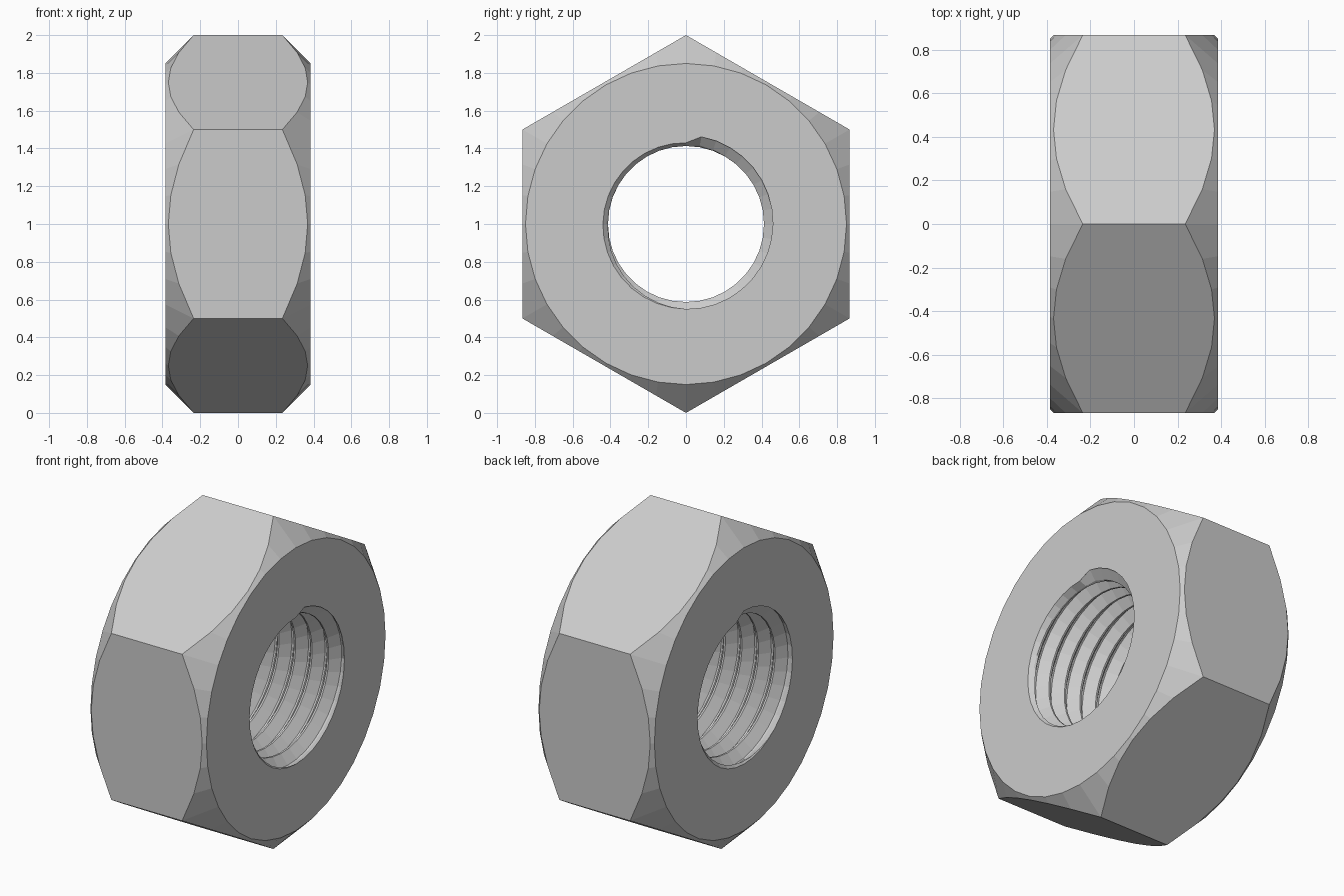
import bpy, bmesh
from math import cos, sin, pi

if "Cube" in bpy.data.objects:
    bpy.data.objects.remove(bpy.data.objects["Cube"])

SIDES = 36                 # facets around the axis, a multiple of six
HALF = 0.385               # half thickness along x
FLAT = 3 ** 0.5 / 2        # axis to hex flat
FACE_R = 0.85              # radius of the round end faces
MINOR, MAJOR, PITCH = 0.413, 0.472, 0.11
# thread profile over one pitch: (fraction of pitch, radius)
PROFILE = [(0.0, MINOR), (0.1, MINOR), (0.5, MAJOR), (0.6, MAJOR)]

bm = bmesh.new()


def point(x, r, j):
    a = pi / 2 + 2 * pi * j / SIDES
    return bm.verts.new((x, r * cos(a), 1 + r * sin(a)))


def quad(*verts):
    bm.faces.new(verts)


def outer_column(j):
    # face edge, chamfer meeting the hex flat, then the same on the other end
    a = 2 * pi * j / SIDES
    r = FLAT / cos(a % (pi / 3) - pi / 6)
    x = HALF - (r - FACE_R)
    return [point(-HALF, FACE_R, j), point(-x, r, j),
            point(x, r, j), point(HALF, FACE_R, j)]


def thread_column(j):
    # helical thread, clipped at both ends by a flared run-out
    t = j / SIDES
    column = []
    for k in range(-5, 5):
        for frac, r in PROFILE:
            x = max(-HALF, min(HALF, PITCH * (k + frac + t)))
            mouth = 0.43 + 0.04 * (t if x > 0 else 1 - t)
            if abs(x) == HALF:
                r = mouth
            column.append(point(x, max(r, mouth - (HALF - abs(x))), j))
    return column


outer = [outer_column(j) for j in range(SIDES)]
inner = [thread_column(j) for j in range(SIDES)]
last = len(inner[0]) - 1

for j in range(SIDES):
    n = (j + 1) % SIDES
    # hex flats and chamfers
    for i in range(3):
        quad(outer[j][i], outer[n][i], outer[n][i + 1], outer[j][i + 1])
    # end faces
    quad(outer[j][0], inner[j][0], inner[n][0], outer[n][0])
    quad(outer[j][3], outer[n][3], inner[n][last], inner[j][last])
    # thread: the seam joins on to the next turn of the helix
    shift = len(PROFILE) if n == 0 else 0
    for i in range(last):
        lo, hi = min(i + shift, last), min(i + 1 + shift, last)
        if lo == hi:
            continue
        quad(inner[j][i], inner[j][i + 1], inner[n][hi], inner[n][lo])

bmesh.ops.remove_doubles(bm, verts=bm.verts[:], dist=1e-5)
bmesh.ops.recalc_face_normals(bm, faces=bm.faces[:])

mesh = bpy.data.meshes.new("hex_nut")
bm.to_mesh(mesh)
bm.free()
nut = bpy.data.objects.new("hex_nut", mesh)
bpy.context.collection.objects.link(nut)
